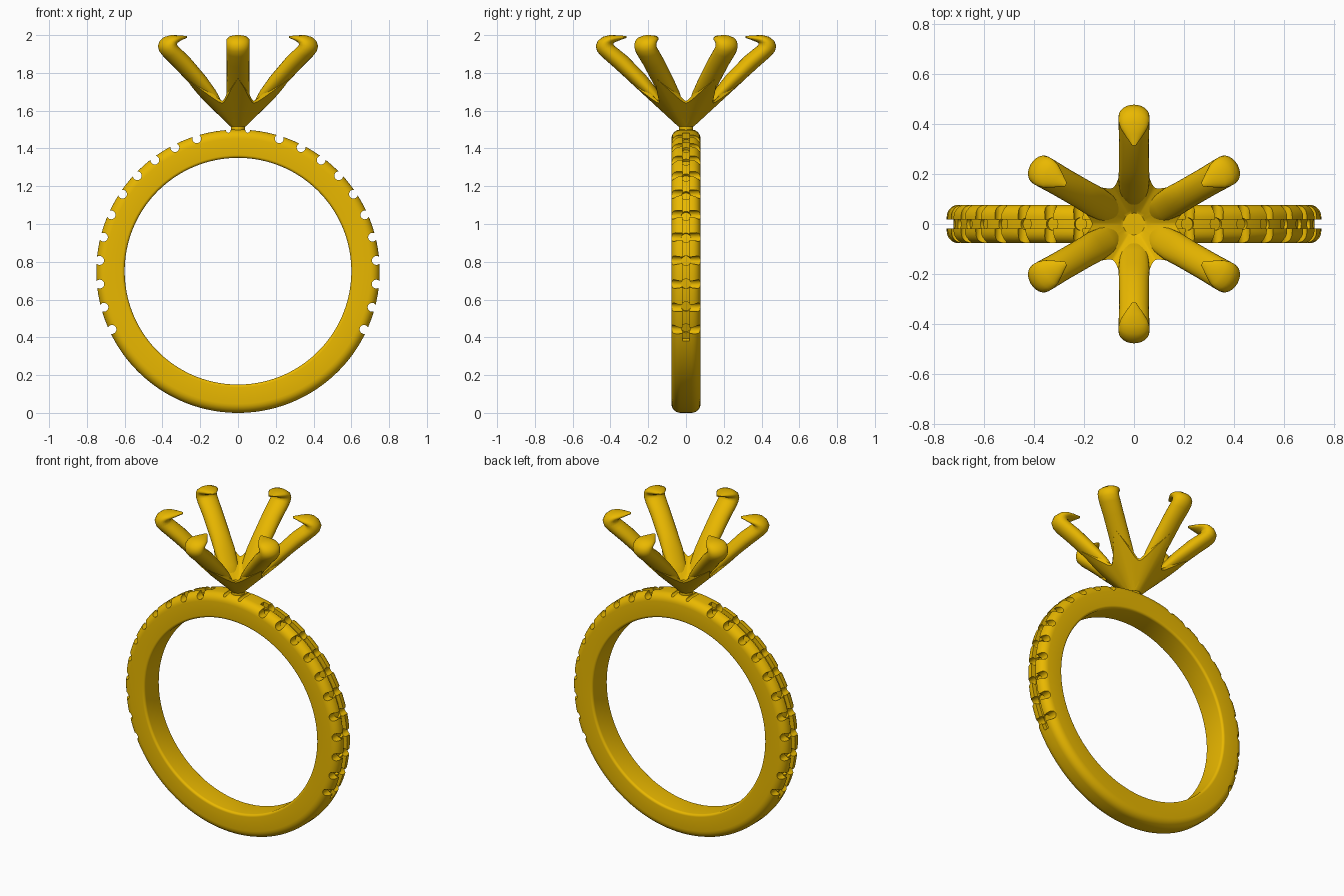
import bpy, bmesh, math
from mathutils import Vector, Matrix

if "Cube" in bpy.data.objects:
    bpy.data.objects.remove(bpy.data.objects["Cube"])

gold = bpy.data.materials.new("gold")
gold.diffuse_color = (0.82, 0.48, 0.0, 1)
gold.use_nodes = True
gold.node_tree.nodes["Principled BSDF"].inputs["Base Color"].default_value = gold.diffuse_color
CZ = 0.75


def make(name, bm, smooth=35):
    bmesh.ops.recalc_face_normals(bm, faces=bm.faces)
    me = bpy.data.meshes.new(name)
    bm.to_mesh(me)
    bm.free()
    ob = bpy.data.objects.new(name, me)
    bpy.context.collection.objects.link(ob)
    me.materials.append(gold)
    if smooth:
        smooth_shade(ob, smooth)
    return ob


def smooth_shade(ob, angle):
    bpy.ops.object.select_all(action='DESELECT')
    bpy.context.view_layer.objects.active = ob
    ob.select_set(True)
    bpy.ops.object.shade_smooth_by_angle(angle=math.radians(angle))


def loft(bm, rings, closed=False):
    vs = [[bm.verts.new(p) for p in r] for r in rings]
    n = len(vs[0])
    for k in range(len(vs) if closed else len(vs) - 1):
        a, b = vs[k], vs[(k + 1) % len(vs)]
        for i in range(n):
            j = (i + 1) % n
            bm.faces.new((a[i], a[j], b[j], b[i]))
    if not closed:
        bm.faces.new(vs[0])
        bm.faces.new(vs[-1])


def sweep(bm, section, a0, a1, steps, closed=False):
    # sweep an (r, y) section around the finger axis
    rings = []
    for k in range(steps if closed else steps + 1):
        a = math.radians(a0 + (a1 - a0) * k / steps)
        rings.append([(r * math.cos(a), y, CZ + r * math.sin(a)) for r, y in section])
    loft(bm, rings, closed)


# band: rounded section, larger rounding on the outside
def corner(cr, cy, rad, start):
    return [(cr + rad * math.cos(math.radians(start + 15 * i)),
             cy + rad * math.sin(math.radians(start + 15 * i))) for i in range(7)]


section = (corner(0.702, 0.029, 0.048, 0) + corner(0.615, 0.062, 0.015, 90)
           + corner(0.615, -0.062, 0.015, 180) + corner(0.702, -0.029, 0.048, 270))
bm = bmesh.new()
sweep(bm, section, 0, 360, 160, True)
band = make("band", bm, 0)

# cutters: cross notches, round stone seats, central channel
angles = [72.7 - 9.75 * i for i in range(11)]
angles += [180 - a for a in angles]
notches, seats, channel = bmesh.new(), bmesh.new(), bmesh.new()


def cyl(bm, rad, depth, mat):
    bmesh.ops.create_cone(bm, cap_ends=True, segments=20, radius1=rad,
                          radius2=rad, depth=depth, matrix=mat)


for a in angles:
    t = math.radians(a)
    d = Vector((math.cos(t), 0, math.sin(t)))
    o = Vector((0, 0, CZ))
    cyl(notches, 0.0235, 0.3, Matrix.Translation(o + d * 0.735) @ Matrix.Rotation(math.pi / 2, 4, 'X'))
    cyl(seats, 0.026, 0.1, Matrix.Translation(o + d * 0.757) @ d.to_track_quat('Z', 'Y').to_matrix().to_4x4())
for s in (-1, 1):
    cyl(notches, 0.012, 0.3, Matrix.Translation((s * 0.052, 0, 1.495)) @ Matrix.Rotation(math.pi / 2, 4, 'X'))
rect = [(0.722, -0.018), (0.8, -0.018), (0.8, 0.018), (0.722, 0.018)]
sweep(channel, rect, -29.5, 77, 60)
sweep(channel, rect, 103, 209.5, 60)

cutters = [make("notch_cutter", notches, 0), make("seat_cutter", seats, 0),
           make("channel_cutter", channel, 0)]
for c in cutters:
    c.hide_render = True
    m = band.modifiers.new(c.name, 'BOOLEAN')
    m.operation = 'DIFFERENCE'
    m.solver = 'EXACT'
    m.object = c
bpy.context.view_layer.objects.active = band
for m in list(band.modifiers):
    bpy.ops.object.modifier_apply(modifier=m.name)
for c in cutters:
    bpy.data.objects.remove(c)
smooth_shade(band, 30)

# prongs: outer (r, z), inner (r, z), half width
stations = [
    (0.04, 1.515, 0.035, 1.54, 0.03), (0.13, 1.60, 0.105, 1.63, 0.055),
    (0.20, 1.665, 0.155, 1.715, 0.062), (0.27, 1.728, 0.21, 1.785, 0.06),
    (0.38, 1.828, 0.31, 1.888, 0.06),
    (0.445, 1.885, 0.362, 1.93, 0.062), (0.47, 1.913, 0.378, 1.942, 0.062),
    (0.478, 1.942, 0.384, 1.95, 0.062), (0.467, 1.97, 0.384, 1.957, 0.062),
    (0.44, 1.991, 0.376, 1.962, 0.061), (0.405, 2.0, 0.365, 1.967, 0.054),
    (0.36, 1.999, 0.345, 1.975, 0.034), (0.315, 1.995, 0.315, 1.985, 0.008)]
for p in range(6):
    a = math.radians(30 + 60 * p)
    rad, tan = Vector((math.cos(a), math.sin(a), 0)), Vector((-math.sin(a), math.cos(a), 0))
    rings = []
    for ro, zo, ri, zi, w in stations:
        out, inn = rad * ro + Vector((0, 0, zo)), rad * ri + Vector((0, 0, zi))
        mid, half = (out + inn) / 2, (out - inn) / 2
        rings.append([mid + half * math.cos(t) + tan * w * math.sin(t)
                      for t in (2 * math.pi * i / 24 for i in range(24))])
    bm = bmesh.new()
    loft(bm, rings)
    make("prong_%d" % (p + 1), bm, 50)

# basket: scalloped cone shell that webs the prongs together
N = 144
under, upper = [], []
for k in range(11):
    f = k / 10
    lo, hi = [], []
    for i in range(N):
        a = 2 * math.pi * i / N
        phi = abs((math.degrees(a) % 60) - 30) / 30      # 0 on a prong, 1 between
        edge = 0.168 + 0.15 * (1 - phi) ** 1.8
        r = 0.04 + (edge - 0.04) * f
        z = 1.515 + 0.92 * (r - 0.04)
        lift = 0.008 * math.sin(math.pi * phi / 2) * f
        x, y = math.cos(a), math.sin(a)
        lo.append((r * x, r * y, z + lift))
        hi.append((r * x, r * y, max(1.56, z + 0.045 - 0.026 * phi * f)))
    under.append(lo)
    upper.append(hi)
bm = bmesh.new()
loft(bm, under + upper[::-1])
make("basket", bm, 40)

# flat floor inside the basket, and post joining it to the band
bm = bmesh.new()
cyl(bm, 0.052, 0.02, Matrix.Translation((0, 0, 1.553)))
make("basket_floor", bm)
bm = bmesh.new()
cyl(bm, 0.038, 0.11, Matrix.Translation((0, 0, 1.485)))
make("post", bm)
